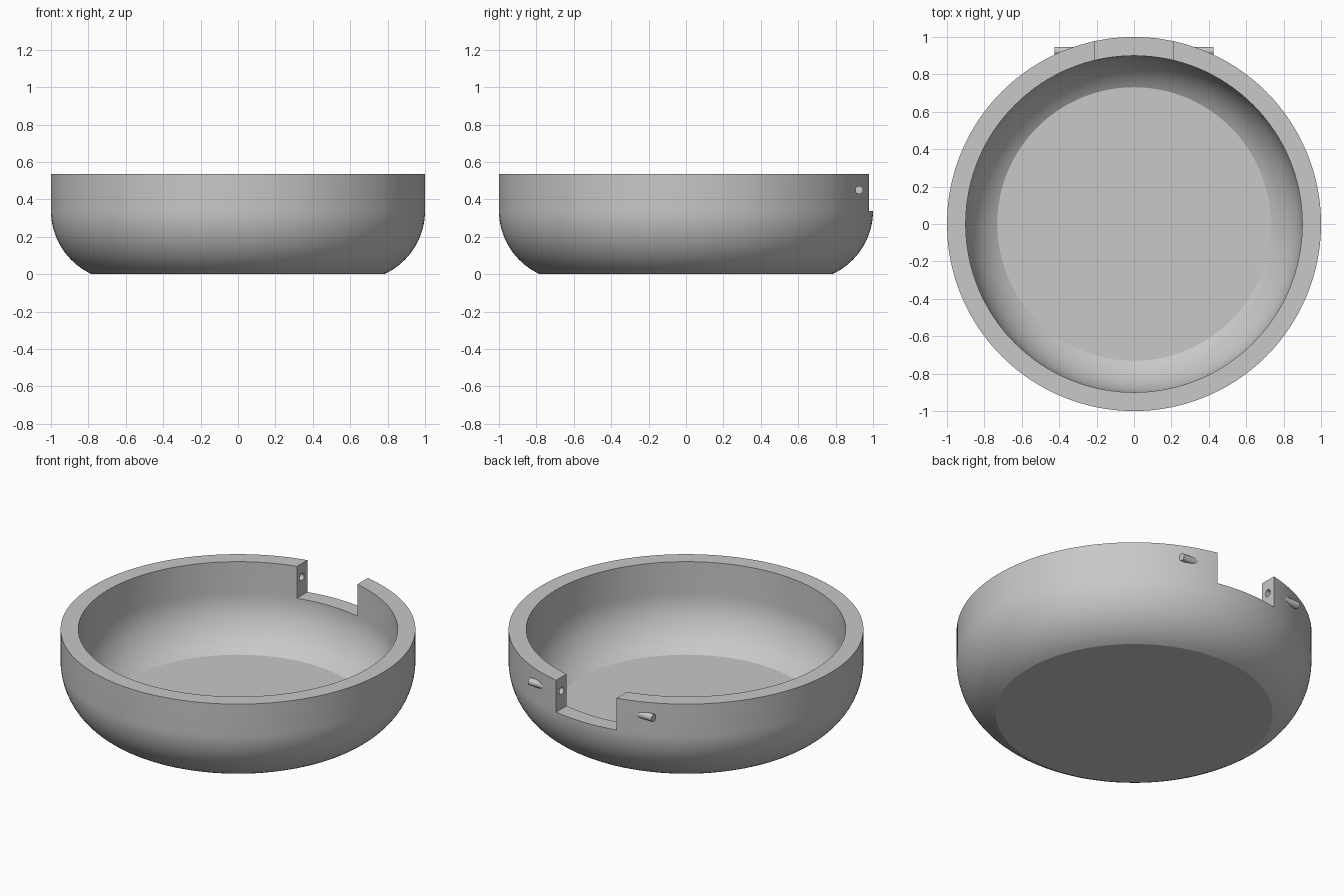
import bpy
import bmesh
from math import pi, radians, cos, sin, asin

if "Cube" in bpy.data.objects:
    bpy.data.objects.remove(bpy.data.objects["Cube"], do_unlink=True)

HEIGHT, NOTCH_Z, NOTCH_HALF = 0.535, 0.337, 0.208
PIN_Y, PIN_Z, PIN_R, PIN_END = 0.925, 0.45, 0.022, 0.425

grey = bpy.data.materials.new("plain grey")
grey.use_nodes = True
colour = (0.58, 0.58, 0.58, 1)
grey.diffuse_color = colour
grey.node_tree.nodes["Principled BSDF"].inputs["Base Color"].default_value = colour


def make_object(name, bm):
    bmesh.ops.recalc_face_normals(bm, faces=bm.faces)
    mesh = bpy.data.meshes.new(name)
    bm.to_mesh(mesh)
    bm.free()
    mesh.materials.append(grey)
    obj = bpy.data.objects.new(name, mesh)
    bpy.context.collection.objects.link(obj)
    return obj


def activate(obj):
    bpy.ops.object.select_all(action="DESELECT")
    obj.select_set(True)
    bpy.context.view_layer.objects.active = obj


def smooth(obj):
    activate(obj)
    bpy.ops.object.shade_smooth_by_angle(angle=radians(18))


def arc(radius, outer, top, bottom, steps=18):
    """Wall curve from the flat base up to the vertical side."""
    start = asin((top - bottom) / radius)
    angles = [start * (1 - i / steps) for i in range(steps + 1)]
    return [(outer - radius + radius * cos(a), top - radius * sin(a)) for a in angles]


def lathe(name, profile, sides=128):
    bm = bmesh.new()
    verts = [bm.verts.new((r, 0, z)) for r, z in profile]
    edges = [bm.edges.new(pair) for pair in zip(verts, verts[1:])]
    bmesh.ops.spin(bm, geom=verts + edges, cent=(0, 0, 0), axis=(0, 0, 1),
                   angle=2 * pi, steps=sides)
    bmesh.ops.remove_doubles(bm, verts=bm.verts, dist=0.0001)
    return make_object(name, bm)


def rod(name, x0, x1, radius):
    bm = bmesh.new()
    bmesh.ops.create_cone(bm, cap_ends=True, segments=24, radius1=radius,
                          radius2=radius, depth=abs(x1 - x0))
    obj = make_object(name, bm)
    obj.rotation_euler = (0, pi / 2, 0)
    obj.location = ((x0 + x1) / 2, PIN_Y, PIN_Z)
    return obj


def cut(target, cutter):
    cutter.hide_render = True
    mod = target.modifiers.new("cut", "BOOLEAN")
    mod.operation, mod.solver, mod.object = "DIFFERENCE", "EXACT", cutter
    activate(target)
    bpy.ops.object.modifier_apply(modifier=mod.name)
    bpy.data.objects.remove(cutter, do_unlink=True)


# Thick-walled bowl with a flat base and a flat floor
outside = arc(0.373, 1.0, 0.34, 0)
inside = arc(0.36, 0.9, 0.34, 0.035)
profile = ([(0, 0)] + outside + [(1.0, HEIGHT), (0.9, HEIGHT)]
           + inside[::-1] + [(0, 0.035)])
bowl = lathe("bowl", profile)

# Notch through the back of the rim
bm = bmesh.new()
bmesh.ops.create_cube(bm, size=1)
notch = make_object("notch_cutter", bm)
notch.scale = (2 * NOTCH_HALF, 0.6, 0.4)
notch.location = (0, 1.0, NOTCH_Z + 0.2)
cut(bowl, notch)

# Sockets in the notch sides
cut(bowl, rod("socket_cutter", -0.27, 0.27, PIN_R))
smooth(bowl)

# Hinge pins sticking out of the wall either side of the notch
for side, sign in (("left", 1), ("right", -1)):
    smooth(rod(side + "_hinge_pin", sign * 0.27, sign * PIN_END, PIN_R))
